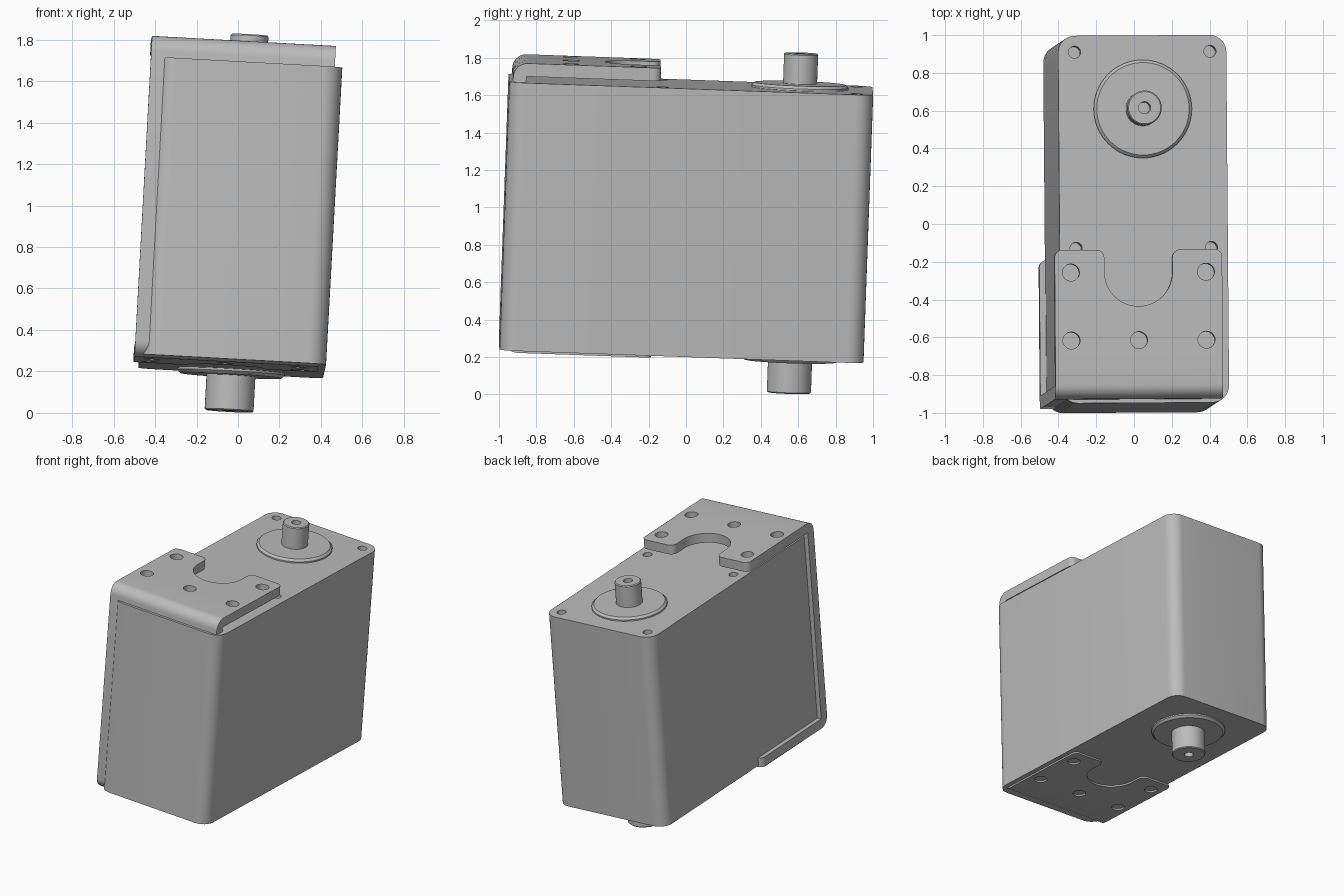
import bpy, bmesh
from math import pi, sin, cos, radians
from mathutils import Matrix, Vector

if "Cube" in bpy.data.objects:
    bpy.data.objects.remove(bpy.data.objects["Cube"], do_unlink=True)

# Local frame: origin where the shaft axis meets the case top; whole unit leans slightly
POSE = Matrix.Translation((0.046, 0.609, 1.637)) @ (
    Matrix.Rotation(radians(0.35), 4, 'Z') @ Matrix.Rotation(radians(3.15), 4, 'Y')
    @ Matrix.Rotation(radians(-2.05), 4, 'X'))

HALF_W, BACK, FRONT, DEPTH = 0.446, 0.39, -1.557, 1.436
SHIFT, HALF_B = -0.035, 0.444            # bracket offset and half width
B_FRONT, B_END, B_TOP, B_BOT, B_T = -1.537, -0.748, 0.103, -1.448, 0.07

grey = bpy.data.materials.new("plain_grey")
grey.use_nodes = True
grey.diffuse_color = (0.5, 0.5, 0.5, 1)
grey.node_tree.nodes["Principled BSDF"].inputs["Base Color"].default_value = (0.5, 0.5, 0.5, 1)


def finish(name, bm):
    bmesh.ops.recalc_face_normals(bm, faces=bm.faces)
    mesh = bpy.data.meshes.new(name)
    bm.to_mesh(mesh)
    bm.free()
    mesh.materials.append(grey)
    ob = bpy.data.objects.new(name, mesh)
    bpy.context.collection.objects.link(ob)
    ob.matrix_world = POSE
    return ob


def prism(points, offset):
    """Extrude a closed outline of 3D points along offset."""
    bm = bmesh.new()
    face = bm.faces.new([bm.verts.new(p) for p in points])
    ext = bmesh.ops.extrude_face_region(bm, geom=[face])
    bmesh.ops.translate(bm, verts=[v for v in ext["geom"] if isinstance(v, bmesh.types.BMVert)],
                        vec=Vector(offset))
    return bm


def round_edges(bm, test, radius, segments=8):
    edges = [e for e in bm.edges if test(*[v.co for v in e.verts])]
    bmesh.ops.bevel(bm, geom=edges, offset=radius, segments=segments, profile=0.5, affect='EDGES')


def lathe(bm, profile, u=0, v=0, n=48):
    """Closed solid of revolution about a vertical axis from (radius, height) pairs."""
    rings = [[bm.verts.new((u + r * cos(2 * pi * i / n), v + r * sin(2 * pi * i / n), w))
              for i in range(n)] for r, w in profile]
    for a, b in zip(rings, rings[1:]):
        for i in range(n):
            j = (i + 1) % n
            bm.faces.new((a[i], a[j], b[j], b[i]))
    bm.faces.new(rings[0])
    bm.faces.new(rings[-1])


def vertical(a, b):
    return abs(a.x - b.x) + abs(a.y - b.y) < 1e-4


def cut(ob, cutter):
    cutter.hide_render = True
    mod = ob.modifiers.new("cut", 'BOOLEAN')
    mod.operation, mod.solver, mod.object = 'DIFFERENCE', 'EXACT', cutter
    bpy.context.view_layer.update()
    bpy.context.view_layer.objects.active = ob
    bpy.ops.object.modifier_apply(modifier=mod.name)
    bpy.data.objects.remove(cutter, do_unlink=True)


def smooth(ob):
    bpy.ops.object.select_all(action='DESELECT')
    ob.select_set(True)
    bpy.context.view_layer.objects.active = ob
    bpy.ops.object.shade_smooth_by_angle(angle=radians(30))


# Case with rounded upright edges and four blind screw holes on top
bm = prism([(-HALF_W, FRONT, -DEPTH), (HALF_W, FRONT, -DEPTH),
            (HALF_W, BACK, -DEPTH), (-HALF_W, BACK, -DEPTH)], (0, 0, DEPTH))
round_edges(bm, vertical, 0.09)
case = finish("case", bm)
bm = bmesh.new()
for u in (-0.359, 0.359):
    for v in (0.303, -0.736):
        lathe(bm, [(0.032, -0.1), (0.032, 0.1)], u, v, 24)
cut(case, finish("screw_hole_cutter", bm))
smooth(case)

# Round collars and drilled shafts, above and below
for name, base, side, radius, length in (("top", 0, 1, 0.091, 0.187),
                                         ("bottom", -DEPTH, -1, 0.118, 0.196)):
    bm = bmesh.new()
    lathe(bm, [(0.26, base - side * 0.01), (0.26, base + side * 0.01),
               (0.245, base + side * 0.025)], n=64)
    smooth(finish(name + "_collar", bm))
    tip = base + side * length
    bm = bmesh.new()
    lathe(bm, [(radius, base), (radius, tip - side * 0.006), (radius - 0.006, tip),
               (0.032, tip), (0.032, tip - side * 0.1)])
    smooth(finish(name + "_shaft", bm))

# Bent C-shaped bracket wrapped around the front
inner = B_FRONT + B_T
side = [(B_END, B_TOP), (B_FRONT, B_TOP), (B_FRONT, B_BOT), (B_END, B_BOT),
        (B_END, B_BOT + B_T), (inner, B_BOT + B_T), (inner, B_TOP - B_T), (B_END, B_TOP - B_T)]
bm = prism([(SHIFT - HALF_B, v, w) for v, w in side], (2 * HALF_B, 0, 0))
round_edges(bm, lambda a, b: abs(a.x - b.x) > 0.5 and a.y < B_FRONT + 0.01, 0.075)
round_edges(bm, lambda a, b: vertical(a, b) and a.y > B_END - 0.01, 0.04, 6)
bracket = finish("bracket", bm)

# Mounting holes through both bracket plates
bm = bmesh.new()
for u, v in ((-0.358, -0.868), (0.358, -0.868), (-0.358, -1.228), (0, -1.228), (0.358, -1.228)):
    lathe(bm, [(0.045, -1.7), (0.045, 0.3)], SHIFT + u, v, 32)
cut(bracket, finish("mount_hole_cutter", bm))

# U-shaped notch with a rounded mouth
R, F, MID = 0.18, 0.045, -0.868
lip = [(-R - F + F * cos(a), B_END - F + F * sin(a))
       for a in [pi / 2 * (1 - i / 6) for i in range(7)]]
bowl = [(R * cos(a), MID + R * sin(a)) for a in [pi + pi * i / 32 for i in range(33)]]
outline = [(-R - F, B_END + 0.1)] + lip + bowl + [(-u, v) for u, v in reversed(lip)] \
    + [(R + F, B_END + 0.1)]
cut(bracket, finish("notch_cutter", prism([(SHIFT + u, v, -1.7) for u, v in outline], (0, 0, 2))))
smooth(bracket)
